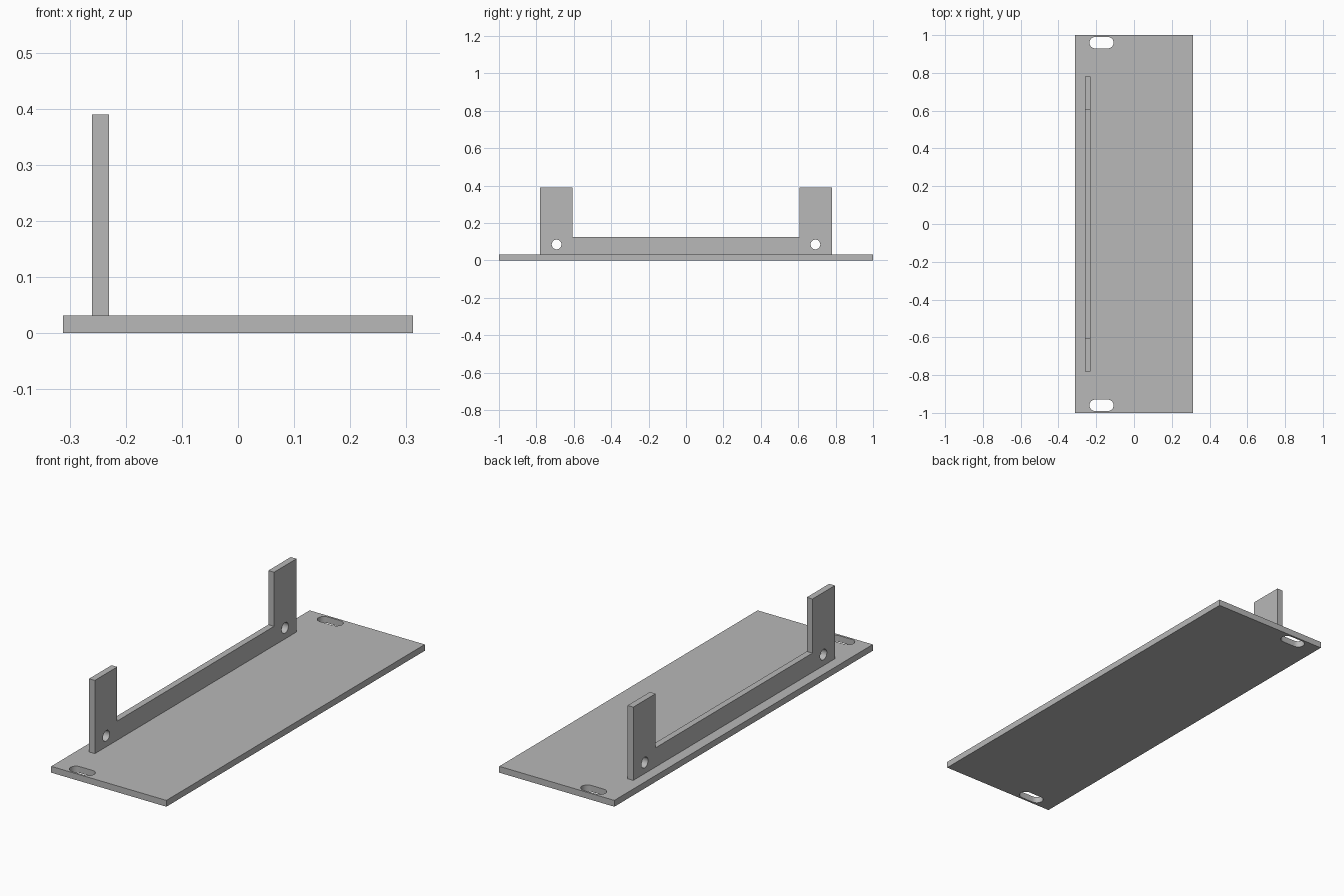
import bpy
import bmesh
from math import cos, sin, pi

if "Cube" in bpy.data.objects:
    bpy.data.objects.remove(bpy.data.objects["Cube"], do_unlink=True)

THICK = 0.031

grey = bpy.data.materials.new("plain_grey")
grey.use_nodes = True
colour = (0.48, 0.48, 0.48, 1)
grey.diffuse_color = colour
grey.node_tree.nodes["Principled BSDF"].inputs["Base Color"].default_value = colour


def slot(cx, cy, radius, half_straight=0.0, steps=16):
    """Rounded slot outline; a plain circle when it has no straight part."""
    points = []
    for side in (1, -1):
        for i in range(steps + (half_straight > 0)):
            a = side * -pi / 2 + pi * i / steps if side > 0 else pi / 2 + pi * i / steps
            points.append((cx + side * half_straight + radius * cos(a), cy + radius * sin(a)))
    return points


def sheet(name, outlines, location, rotation=(0, 0, 0)):
    """Extrude a flat outline with holes into a sheet of even thickness."""
    curve = bpy.data.curves.new(name + "_profile", 'CURVE')
    curve.dimensions = '2D'
    curve.fill_mode = 'BOTH'
    curve.extrude = THICK / 2
    for outline in outlines:
        spline = curve.splines.new('POLY')
        spline.points.add(len(outline) - 1)
        for p, (x, y) in zip(spline.points, outline):
            p.co = (x, y, 0, 1)
        spline.use_cyclic_u = True
    helper = bpy.data.objects.new(name + "_helper", curve)
    mesh = bpy.data.meshes.new_from_object(helper)
    bpy.data.objects.remove(helper)
    bpy.data.curves.remove(curve)

    # Weld the caps to the walls
    bm = bmesh.new()
    bm.from_mesh(mesh)
    bmesh.ops.remove_doubles(bm, verts=bm.verts, dist=0.0002)
    bmesh.ops.recalc_face_normals(bm, faces=bm.faces)
    bm.to_mesh(mesh)
    bm.free()

    mesh.name = name
    mesh.materials.clear()
    mesh.materials.append(grey)
    obj = bpy.data.objects.new(name, mesh)
    obj.location = location
    obj.rotation_euler = rotation
    bpy.context.collection.objects.link(obj)
    bpy.ops.object.select_all(action='DESELECT')
    bpy.context.view_layer.objects.active = obj
    obj.select_set(True)
    bpy.ops.object.shade_smooth_by_angle(angle=pi / 6)
    return obj


# Base plate with a mounting slot near each end
W, L = 0.312, 1.0
plate = [(-W, -L), (W, -L), (W, L), (-W, L)]
slots = [slot(-0.172, s * 0.96, 0.03, 0.034) for s in (-1, 1)]
sheet("base_plate", [plate] + slots, (0, 0, THICK / 2))

# Upright bracket: low rail with a tall tab and a round hole at each end
OUT, IN, BOTTOM, RAIL, TOP = 0.78, 0.607, THICK, 0.125, 0.39
half = [(OUT, BOTTOM), (OUT, TOP), (IN, TOP), (IN, RAIL)]
bracket = half + [(-y, z) for y, z in reversed(half)]
holes = [slot(s * 0.692, 0.085, 0.026) for s in (-1, 1)]
sheet("upright_bracket", [bracket] + holes, (-0.245, 0, 0), (pi / 2, 0, pi / 2))
